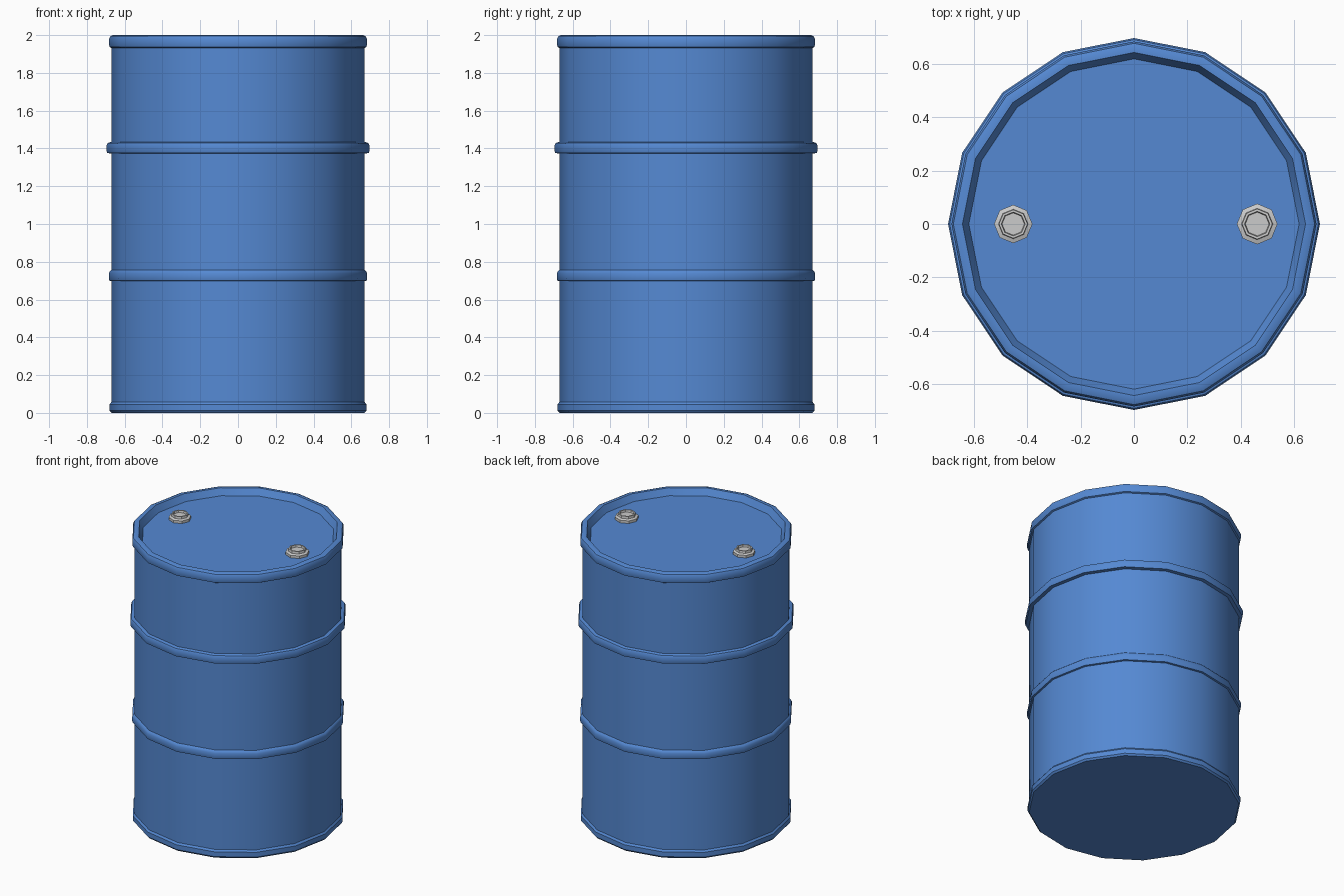
import bpy, bmesh
from math import cos, sin, pi, radians

if "Cube" in bpy.data.objects:
    bpy.data.objects.remove(bpy.data.objects["Cube"])


def lathe(name, profile, sides, location=(0, 0, 0), mat=None):
    """Spin an (r, z) profile around z; the first and last loops are capped."""
    bm = bmesh.new()
    loops = []
    for r, z in profile:
        loops.append([bm.verts.new((r * cos(2 * pi * i / sides),
                                    r * sin(2 * pi * i / sides), z))
                      for i in range(sides)])
    for low, high in zip(loops, loops[1:]):
        for i in range(sides):
            j = (i + 1) % sides
            bm.faces.new((low[i], low[j], high[j], high[i]))
    bm.faces.new(loops[0][::-1])
    bm.faces.new(loops[-1])
    bmesh.ops.recalc_face_normals(bm, faces=bm.faces)
    mesh = bpy.data.meshes.new(name)
    bm.to_mesh(mesh)
    bm.free()
    obj = bpy.data.objects.new(name, mesh)
    obj.location = location
    bpy.context.collection.objects.link(obj)
    if mat:
        mesh.materials.append(mat)
    bpy.ops.object.select_all(action='DESELECT')
    obj.select_set(True)
    bpy.context.view_layer.objects.active = obj
    bpy.ops.object.shade_smooth_by_angle(angle=radians(30))
    return obj


def hoop(z0, z1, r, body=0.67):
    """Profile points of a rounded band standing proud of the wall."""
    return [(body, z0), (r - 0.003, z0 + 0.003), (r, z0 + 0.015),
            (r, z1 - 0.018), (r - 0.006, z1 - 0.006), (body, z1)]


blue = bpy.data.materials.new("blue_paint")
blue.diffuse_color = (0.09, 0.25, 0.65, 1)
blue.use_nodes = True
blue.node_tree.nodes["Principled BSDF"].inputs["Base Color"].default_value = blue.diffuse_color

# Drum body: bottom rim, two hoops, top rim and sunken lid
lid_z = 1.955
profile = [(0.67, 0.0), (0.68, 0.012), (0.68, 0.045), (0.67, 0.058)]
profile += hoop(0.697, 0.757, 0.684)
profile += hoop(1.373, 1.435, 0.696)
profile += [(0.67, 1.932), (0.68, 1.937), (0.683, 1.95), (0.683, 1.98),
            (0.676, 1.994), (0.662, 2.0), (0.642, 2.0), (0.618, lid_z)]
lathe("drum_body", profile, 16, mat=blue)

# Grey screw plugs on the lid, each with a flange, collar and shallow recess
plug = [(0.074, -0.005), (0.074, 0.018), (0.057, 0.024), (0.055, 0.04),
        (0.046, 0.04), (0.043, 0.026)]
for name, x, scale in (("small_plug", -0.452, 0.97), ("large_plug", 0.461, 1.03)):
    lathe(name, [(r * scale, z) for r, z in plug], 8, (x, 0, lid_z))
